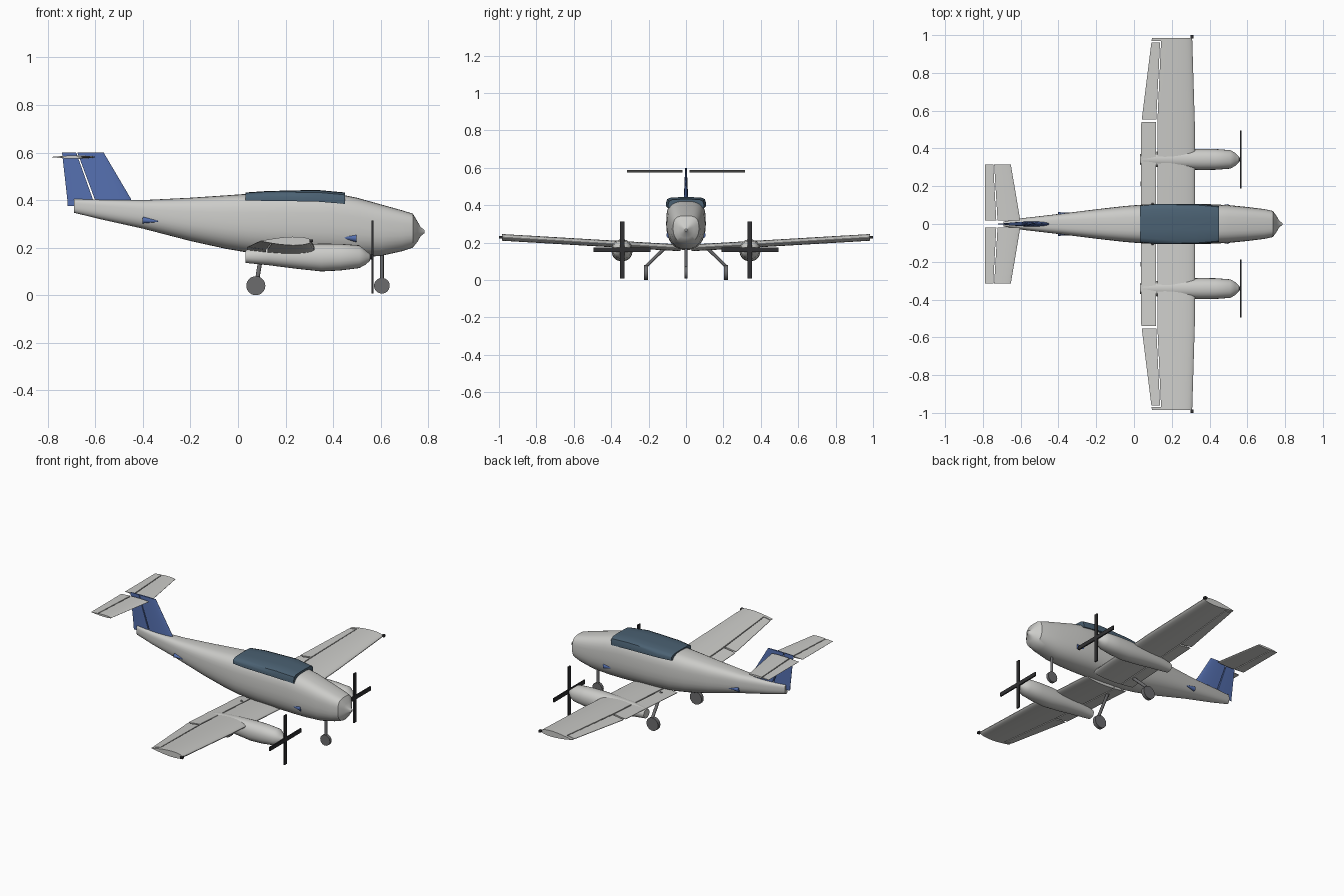
import bpy, bmesh
from math import sin, cos, pi, radians
from mathutils import Vector, Matrix

if "Cube" in bpy.data.objects:
    bpy.data.objects.remove(bpy.data.objects["Cube"])


def material(name, rgb):
    m = bpy.data.materials.new(name)
    m.use_nodes = True
    m.diffuse_color = (*rgb, 1)
    m.node_tree.nodes["Principled BSDF"].inputs["Base Color"].default_value = (*rgb, 1)
    return m


PAINT = material("light grey paint", (0.60, 0.60, 0.58))
BLUE = material("blue paint", (0.09, 0.16, 0.43))
GLASS = material("dark blue glass", (0.07, 0.12, 0.17))
BLACK = material("black propeller", (0.03, 0.03, 0.032))
METAL = material("wheel grey", (0.15, 0.15, 0.155))


def finish(name, bm, mat, angle=35):
    bmesh.ops.recalc_face_normals(bm, faces=bm.faces)
    me = bpy.data.meshes.new(name)
    bm.to_mesh(me)
    bm.free()
    me.materials.append(mat)
    for p in me.polygons:
        p.use_smooth = True
    me.set_sharp_from_angle(angle=radians(angle))
    ob = bpy.data.objects.new(name, me)
    bpy.context.collection.objects.link(ob)
    return ob


def loft(name, rings, mat, angle=35):
    """Skin a closed, capped surface through rings of equal point count."""
    bm = bmesh.new()
    loops = [[bm.verts.new(p) for p in ring] for ring in rings]
    n = len(loops[0])
    for a, b in zip(loops, loops[1:]):
        for i in range(n):
            j = (i + 1) % n
            bm.faces.new((a[i], a[j], b[j], b[i]))
    bm.faces.new(loops[0])
    bm.faces.new(loops[-1])
    return finish(name, bm, mat, angle)


def box(name, centre, size, mat):
    bm = bmesh.new()
    bmesh.ops.create_cube(bm, size=1, matrix=Matrix.Translation(centre) @ Matrix.Diagonal((*size, 1)))
    return finish(name, bm, mat)


def rod(name, a, b, r1, r2, mat, segments=20):
    a, b = Vector(a), Vector(b)
    turn = (b - a).to_track_quat('Z', 'Y').to_matrix().to_4x4()
    bm = bmesh.new()
    bmesh.ops.create_cone(bm, cap_ends=True, segments=segments, radius1=r1, radius2=r2,
                          depth=(b - a).length, matrix=Matrix.Translation((a + b) / 2) @ turn)
    return finish(name, bm, mat)


def section(x, y, bottom, top, half, power_up, power_down, n=32):
    """Rounded body cross-section across x."""
    mid, high = (bottom + top) / 2, (top - bottom) / 2
    ring = []
    for i in range(n):
        c, s = cos(2 * pi * i / n), sin(2 * pi * i / n)
        e = 2 / (power_up if s > 0 else power_down)
        ring.append((x, y + half * abs(c) ** e * (1 if c > 0 else -1),
                     mid + high * abs(s) ** e * (1 if s > 0 else -1)))
    return ring


def foil(lead, trail, thick, start, end, place, n=10):
    """Part of an aerofoil between two chord fractions; place(x, offset) gives the point."""
    upper, lower = [], []
    for i in range(n + 1):
        k = i / n
        t = start + (end - start) * (k * k if start == 0 else k)
        h = thick / 2 * max(2.6 * t ** 0.5 * (1 - t), 0.08)
        x = lead + (trail - lead) * t
        upper.append(place(x, h))
        lower.append(place(x, -h))
    return upper + lower[::-1]


# Fuselage: x, bottom, top, half width
body = [(-0.69, 0.347, 0.405, 0.013), (-0.58, 0.32, 0.402, 0.032), (-0.4, 0.28, 0.40, 0.053),
        (-0.2, 0.228, 0.41, 0.078), (-0.05, 0.195, 0.42, 0.095), (0.05, 0.178, 0.427, 0.103),
        (0.2, 0.167, 0.43, 0.106), (0.4, 0.16, 0.43, 0.105), (0.5, 0.16, 0.41, 0.1),
        (0.6, 0.165, 0.382, 0.09), (0.69, 0.185, 0.357, 0.079), (0.735, 0.2, 0.343, 0.069),
        (0.755, 0.225, 0.31, 0.042), (0.768, 0.248, 0.286, 0.018), (0.785, 0.262, 0.274, 0.006)]
loft("fuselage", [section(x, 0, b, t, w, 3.2, 2.3) for x, b, t, w in body], PAINT)

# Canopy shell over the cabin: x, lower edge, top, half width
canopy = []
for x, low, top, w in [(0.032, 0.398, 0.432, 0.097), (0.12, 0.397, 0.438, 0.106),
                       (0.33, 0.394, 0.443, 0.107), (0.45, 0.384, 0.432, 0.096)]:
    half = [(w, low), (w, low + 0.018), (w * 0.94, top - 0.01), (w * 0.75, top - 0.002), (w * 0.3, top)]
    canopy.append([(x, y, z) for y, z in half] + [(x, -y, z) for y, z in reversed(half)])
loft("canopy", canopy, GLASS, 40)

# Tail fin and rudder, split by the hinge gap: lead, trail, thickness, height
fin = [(-0.445, -0.716, 0.028, 0.375), (-0.45, -0.718, 0.026, 0.405), (-0.565, -0.74, 0.009, 0.60)]
hinge = [0.55, 0.57, 0.63]
for name, front in (("tail_fin", True), ("rudder", False)):
    loft(name, [foil(l, t, th, 0 if front else h + 0.03, h if front else 1,
                     lambda x, o, z=z: (x, o, z))
                for (l, t, th, z), h in zip(fin, hinge)], BLUE)


def wing_ring(s, y, start, end):
    """Wing rib at span y; straight inboard, tapered outboard, with dihedral."""
    k = max(0, (y - 0.53) / 0.455)
    z = 0.172 + 0.056 * (y - 0.03) / 0.955
    shift = 0.07 * k
    return foil(0.322 - 0.014 * k, 0.038 + 0.057 * k, 0.036, start if start in (0, 1) else start + shift,
                end if end in (0, 1) else end + shift, lambda x, o: (x, s * y, z + o))


def tail_ring(s, y, start, end):
    k = (y - 0.018) / 0.297
    return foil(-0.602 - 0.05 * k, -0.79, 0.012, start, end, lambda x, o: (x, s * y, 0.581 + o))


for s, side in ((1, "left"), (-1, "right")):
    # Main wing with separate flap, aileron and tip
    loft(side + "_wing", [wing_ring(s, y, 0, 0.7) for y in (0.03, 0.53, 0.985)], PAINT)
    for part, span in (("flap", (0.03, 0.53, 0.54)), ("aileron", (0.552, 0.962)),
                       ("wing_tip", (0.968, 0.985))):
        start = 0.7 if part == "wing_tip" else 0.722
        loft(f"{side}_{part}", [wing_ring(s, y, start, 1) for y in span], PAINT)
    box(side + "_tip_light", (0.308, s * 0.991, 0.229), (0.016, 0.018, 0.012), BLACK)

    # Tailplane and elevator
    for part, a, b in (("tailplane", 0, 0.64), ("elevator", 0.675, 1)):
        loft(f"{side}_{part}", [tail_ring(s, y, a, b) for y in (0.018, 0.315)], PAINT)

    # Engine nacelle
    nacelle = [(0.032, 0.136, 0.19, 0.028), (0.13, 0.126, 0.206, 0.042), (0.24, 0.112, 0.213, 0.051),
               (0.35, 0.1, 0.217, 0.056), (0.43, 0.104, 0.216, 0.055), (0.51, 0.114, 0.21, 0.049),
               (0.535, 0.128, 0.19, 0.035), (0.556, 0.145, 0.172, 0.014)]
    loft(side + "_nacelle", [section(x, s * 0.342, b, t, w, 2.2, 2.2, 24) for x, b, t, w in nacelle], PAINT)

    # Four-bladed propeller
    hub = Vector((0.565, s * 0.342, 0.161))
    box(side + "_propeller_upright", hub, (0.008, 0.024, 0.306), BLACK)
    box(side + "_propeller_level", hub, (0.008, 0.306, 0.024), BLACK)
    rod(side + "_propeller_shaft", hub - Vector((0.02, 0, 0)), hub + Vector((0.004, 0, 0)), 0.012, 0.01, BLACK)

    # Main landing gear
    rod(side + "_main_wheel", (0.075, s * 0.202, 0.04), (0.075, s * 0.224, 0.04), 0.04, 0.04, METAL, 28)
    rod(side + "_main_leg", (0.078, s * 0.213, 0.04), (0.082, s * 0.213, 0.078), 0.01, 0.01, METAL)
    rod(side + "_main_strut", (0.082, s * 0.213, 0.073), (0.1, s * 0.1, 0.185), 0.009, 0.009, METAL)

    # Side air scoops
    rod(side + "_front_scoop", (0.498, s * 0.088, 0.24), (0.425, s * 0.092, 0.244), 0.017, 0.002, BLUE)
    rod(side + "_rear_scoop", (-0.4, s * 0.049, 0.316), (-0.335, s * 0.056, 0.311), 0.014, 0.003, BLUE)

# Nose landing gear
rod("nose_wheel", (0.605, -0.009, 0.04), (0.605, 0.009, 0.04), 0.033, 0.033, METAL, 28)
rod("nose_strut", (0.605, 0, 0.04), (0.605, 0, 0.19), 0.008, 0.008, METAL)
